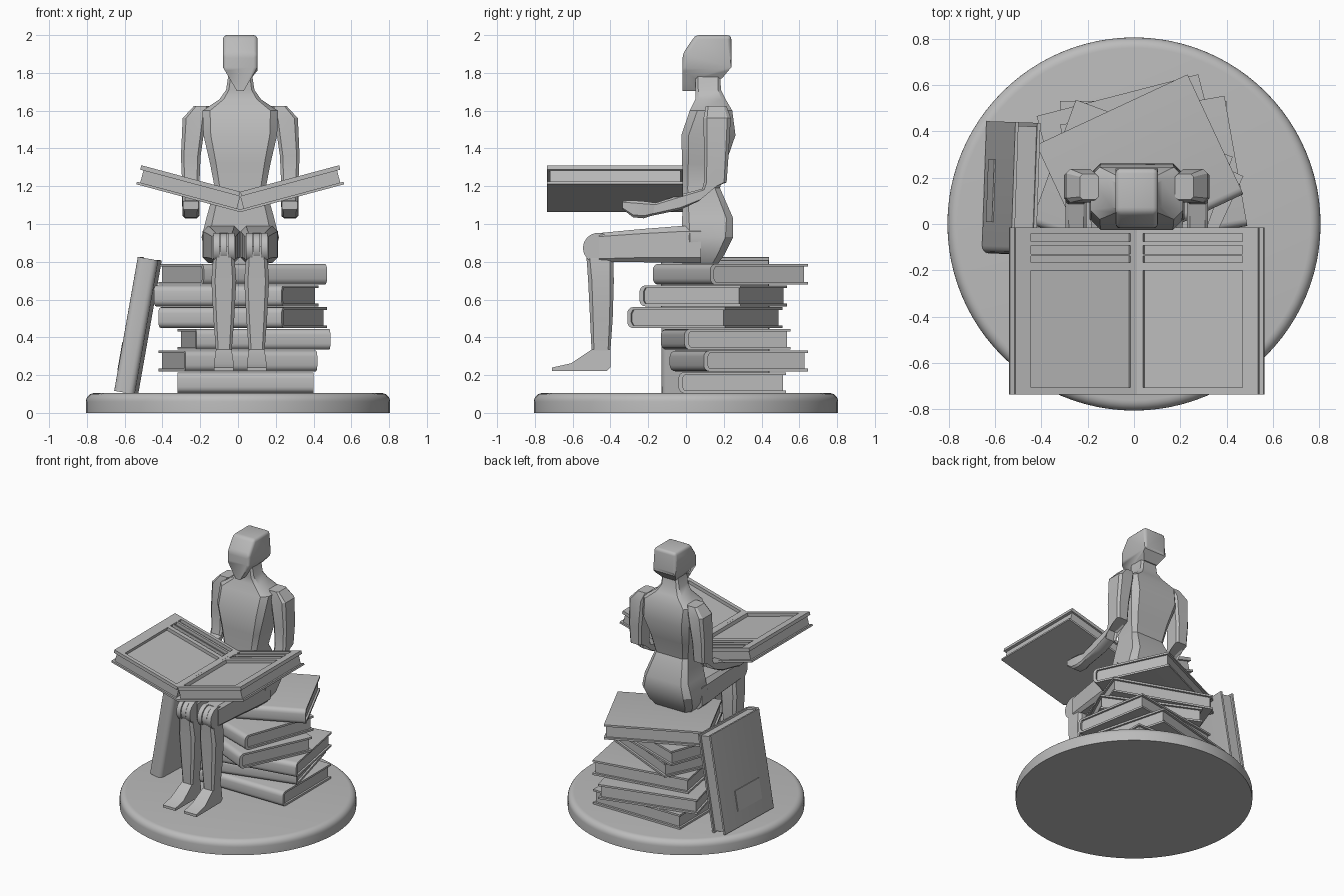
import bpy, bmesh
from math import sin, cos, pi, radians
from mathutils import Matrix, Vector

cube = bpy.data.objects.get("Cube")
if cube:
    bpy.data.objects.remove(cube, do_unlink=True)

grey = bpy.data.materials.new("stone_grey")
grey.use_nodes = True
grey.diffuse_color = (0.5, 0.5, 0.5, 1)
grey.node_tree.nodes["Principled BSDF"].inputs["Base Color"].default_value = (0.5, 0.5, 0.5, 1)

MID = 0.012          # centre line of the reader
L, D, T = 0.72, 0.57, 0.11   # book length, depth, thickness


def finish(bm, name, matrix=Matrix(), angle=32):
    """Turn a bmesh into an object, smooth below the angle."""
    bm.transform(matrix)
    bmesh.ops.recalc_face_normals(bm, faces=bm.faces)
    for f in bm.faces:
        f.smooth = True
    for e in bm.edges:
        e.smooth = e.is_manifold and e.calc_face_angle(0) < radians(angle)
    mesh = bpy.data.meshes.new(name)
    bm.to_mesh(mesh)
    bm.free()
    mesh.materials.append(grey)
    obj = bpy.data.objects.new(name, mesh)
    bpy.context.collection.objects.link(obj)
    return obj


def add_box(bm, lo, hi):
    lo, hi = Vector(lo), Vector(hi)
    m = Matrix.Translation((lo + hi) / 2) @ Matrix.Diagonal((*(hi - lo), 1))
    bmesh.ops.create_cube(bm, size=1, matrix=m)


def add_prism(bm, outline, axis_vec):
    """Extrude a closed outline of 3D points along a vector."""
    face = bm.faces.new([bm.verts.new(p) for p in outline])
    new = bmesh.ops.extrude_face_region(bm, geom=[face])["geom"]
    bmesh.ops.translate(bm, vec=axis_vec, verts=[v for v in new if isinstance(v, bmesh.types.BMVert)])


def add_loft(bm, rings):
    """Skin a row of equal-length rings and cap both ends."""
    loops = [[bm.verts.new(p) for p in ring] for ring in rings]
    n = len(loops[0])
    for a, b in zip(loops, loops[1:]):
        for i in range(n):
            bm.faces.new((a[i], a[(i + 1) % n], b[(i + 1) % n], b[i]))
    bm.faces.new(loops[0])
    bm.faces.new(loops[-1])


def octagon(a, b, c):
    """Rectangle of half sizes a, b with corners cut by c."""
    return [(a, b - c), (a - c, b), (c - a, b), (-a, b - c),
            (-a, c - b), (c - a, -b), (a - c, -b), (a, c - b)]


def limb(name, sections, side, cut=0.3):
    """Sections: x, y, z, half width, half depth, tilt of the depth axis."""
    bm = bmesh.new()
    rings = []
    for x, y, z, hx, hv, tilt in sections:
        t = radians(tilt)
        rings.append([(side * (x + p), y + q * cos(t), z + q * sin(t))
                      for p, q in octagon(hx, hv, cut * min(hx, hv))])
    add_loft(bm, rings)
    return finish(bm, name, Matrix.Translation((MID, 0, 0)))


# Round base with a softened rim
bm = bmesh.new()
R = 0.805
profile = [(R, 0), (R, 0.06)] + [(R - 0.045 + 0.045 * cos(a), 0.06 + 0.045 * sin(a))
                                 for a in [pi * k / 12 for k in range(1, 7)]]
add_loft(bm, [[(r * cos(2 * pi * i / 96), r * sin(2 * pi * i / 96), z) for i in range(96)]
              for r, z in profile])
finish(bm, "round_base")


def closed_book(name, matrix):
    """Rounded-spine cover folded round a slightly smaller page block."""
    bm = bmesh.new()
    h, d, r, c = T / 2, D / 2, 0.032, 0.014
    outer = [(d, -h), (-d + r, -h)]
    outer += [(-d + r - r * sin(a), -h + r - r * cos(a)) for a in (pi / 8, pi / 4, 3 * pi / 8, pi / 2)]
    outer += [(y, -z) for y, z in reversed(outer)]
    inner = [(d, h - c), (-d + r, h - c), (-d + 0.022, h - r), (-d + 0.022, r - h),
             (-d + r, c - h), (d, c - h)]
    add_prism(bm, [(-L / 2, y, z) for y, z in outer + inner], (L, 0, 0))
    finish(bm, name + "_cover", matrix)
    bm = bmesh.new()
    add_box(bm, (0.014 - L / 2, 0.02 - d, c - h), (L / 2 - 0.014, d - 0.016, h - c))
    finish(bm, name + "_pages", matrix)


# Stack of twisted books: centre x, centre y, twist
stack = [(0.04, 0.245, 0), (0.0, 0.28, 14.5), (0.085, 0.21, 10),
         (0.025, 0.1, -25), (-0.01, 0.145, -20), (0.025, 0.235, 25)]
for i, (x, y, twist) in enumerate(stack):
    z = 0.105 + T / 2 + i * 0.1148
    closed_book(f"stack_book_{i + 1}", Matrix.Translation((x, y, z)) @ Matrix.Rotation(radians(twist), 4, 'Z'))

# Book leaning against the stack, with a thin label on its outer cover
lean = (Matrix.Translation((-0.53, 0.155, 0.462)) @ Matrix.Rotation(radians(-2), 4, 'Z')
        @ Matrix.Rotation(radians(-80), 4, 'Y'))
closed_book("leaning_book", lean)
bm = bmesh.new()
add_box(bm, (-0.25, -0.15, T / 2 - 0.002), (-0.1, 0.12, T / 2 + 0.006))
finish(bm, "leaning_book_label", lean)

# Open book: two sloping halves with recessed page panels
for side, label in ((1, "left"), (-1, "right")):
    m = (Matrix.Translation((MID, -0.375, 1.063)) @ Matrix.Diagonal((side, 1, 1, 1))
         @ Matrix.Rotation(radians(-15), 4, 'Y'))
    h = L / 2
    bm = bmesh.new()
    add_box(bm, (0, -h, 0), (D, h, 0.014))
    finish(bm, f"open_book_{label}_cover", m)
    bm = bmesh.new()
    add_box(bm, (0.022, 0.014 - h, 0.014), (D - 0.018, h - 0.014, 0.08))
    finish(bm, f"open_book_{label}_pages", m)
    bm = bmesh.new()
    add_box(bm, (0.028, -h, 0.08), (0.056, h, 0.104))
    add_box(bm, (0.5, -h, 0.08), (D, h, 0.104))
    for lo, hi in ((-h, -0.33), (0.175, 0.208), (0.238, 0.246), (0.283, 0.3), (0.335, h)):
        add_box(bm, (0.056, lo, 0.08), (0.5, hi, 0.104))
    finish(bm, f"open_book_{label}_page_frame", m)

# Torso and neck: height, half width, front y, back y
torso = [(0.79, 0.15, -0.02, 0.17), (0.84, 0.185, -0.02, 0.205), (0.93, 0.205, -0.02, 0.25),
         (1.03, 0.18, -0.02, 0.25), (1.19, 0.135, -0.018, 0.18), (1.32, 0.16, -0.02, 0.21),
         (1.47, 0.195, -0.025, 0.262), (1.6, 0.2, 0.02, 0.245), (1.66, 0.11, 0.05, 0.21),
         (1.71, 0.075, 0.05, 0.185), (1.82, 0.058, 0.05, 0.18)]
bm = bmesh.new()
add_loft(bm, [[(MID + p, (y0 + y1) / 2 + q, z) for p, q in octagon(w, (y1 - y0) / 2, 0.2 * w)]
              for z, w, y0, y1 in torso])
finish(bm, "torso")

# Head: side profile, narrowed towards the chin, edges softened
bm = bmesh.new()
side_view = [(-0.018, 1.705), (-0.018, 1.9), (0.05, 2.0), (0.24, 2.0), (0.24, 1.83), (0.19, 1.77),
             (0.05, 1.77), (0.05, 1.705)]
add_prism(bm, [(-0.092, y, z) for y, z in side_view], (0.184, 0, 0))
bmesh.ops.bisect_plane(bm, geom=bm.verts[:] + bm.edges[:] + bm.faces[:], plane_co=(0, 0, 1.83), plane_no=(0, 0, 1))
for v in bm.verts:
    if v.co.z < 1.82:
        v.co.x *= 0.2 + 0.8 * (v.co.z - 1.705) / 0.125
top = [e for e in bm.edges if all(v.co.z > 1.82 for v in e.verts)
       and e.calc_face_angle(0) > radians(30)]
bmesh.ops.bevel(bm, geom=top, offset=0.022, segments=3, profile=0.5, affect='EDGES')
finish(bm, "head", Matrix.Translation((MID, 0, 0)), 40)

for side, label in ((1, "left"), (-1, "right")):
    # Arm reaching forward under the book
    limb(f"{label}_arm", [
        (0.205, 0.16, 1.625, 0.04, 0.055, 0), (0.243, 0.165, 1.56, 0.062, 0.072, 0),
        (0.262, 0.16, 1.36, 0.052, 0.065, 0), (0.262, 0.155, 1.22, 0.046, 0.06, 0),
        (0.262, 0.12, 1.165, 0.046, 0.068, 40), (0.262, -0.02, 1.118, 0.045, 0.045, 75),
        (0.262, -0.17, 1.078, 0.04, 0.034, 78)], side)
    limb(f"{label}_hand", [
        (0.262, -0.16, 1.08, 0.035, 0.032, 80), (0.262, -0.22, 1.075, 0.045, 0.045, 85),
        (0.262, -0.28, 1.08, 0.045, 0.045, 90), (0.262, -0.335, 1.1, 0.042, 0.022, 90)], side)
    # Thigh, shin and foot
    limb(f"{label}_thigh", [
        (0.1, 0.08, 0.892, 0.1, 0.098, 90), (0.1, -0.02, 0.892, 0.098, 0.098, 90),
        (0.092, -0.25, 0.885, 0.08, 0.087, 90), (0.087, -0.46, 0.875, 0.062, 0.077, 90)], side)
    limb(f"{label}_shin", [
        (0.087, -0.462, 0.88, 0.05, 0.07, 0), (0.087, -0.455, 0.8, 0.058, 0.07, 0),
        (0.087, -0.45, 0.7, 0.066, 0.068, 0), (0.087, -0.448, 0.5, 0.055, 0.06, 0),
        (0.087, -0.45, 0.33, 0.042, 0.05, 0), (0.087, -0.45, 0.26, 0.042, 0.045, 0)], side)
    bm = bmesh.new()
    sole = [(-0.4, 0.24), (-0.42, 0.222), (-0.71, 0.222), (-0.71, 0.24), (-0.61, 0.262),
            (-0.5, 0.335), (-0.4, 0.335)]
    add_prism(bm, [(0.035, y, z) for y, z in sole], (0.104, 0, 0))
    for v in bm.verts:
        if v.co.z > 0.3:
            v.co.x = 0.087 + (v.co.x - 0.087) * 0.8
    finish(bm, f"{label}_foot", Matrix.Translation((MID, 0, 0)) @ Matrix.Diagonal((side, 1, 1, 1)))
    # Hinged knee made of three discs
    bm = bmesh.new()
    for x, r, w in ((0.048, 0.08, 0.034), (0.087, 0.076, 0.036), (0.126, 0.08, 0.034)):
        m = Matrix.Translation((x, -0.465, 0.873)) @ Matrix.Rotation(pi / 2, 4, 'Y')
        bmesh.ops.create_cone(bm, cap_ends=True, segments=32, radius1=r, radius2=r, depth=w, matrix=m)
    finish(bm, f"{label}_knee", Matrix.Translation((MID, 0, 0)) @ Matrix.Diagonal((side, 1, 1, 1)))
